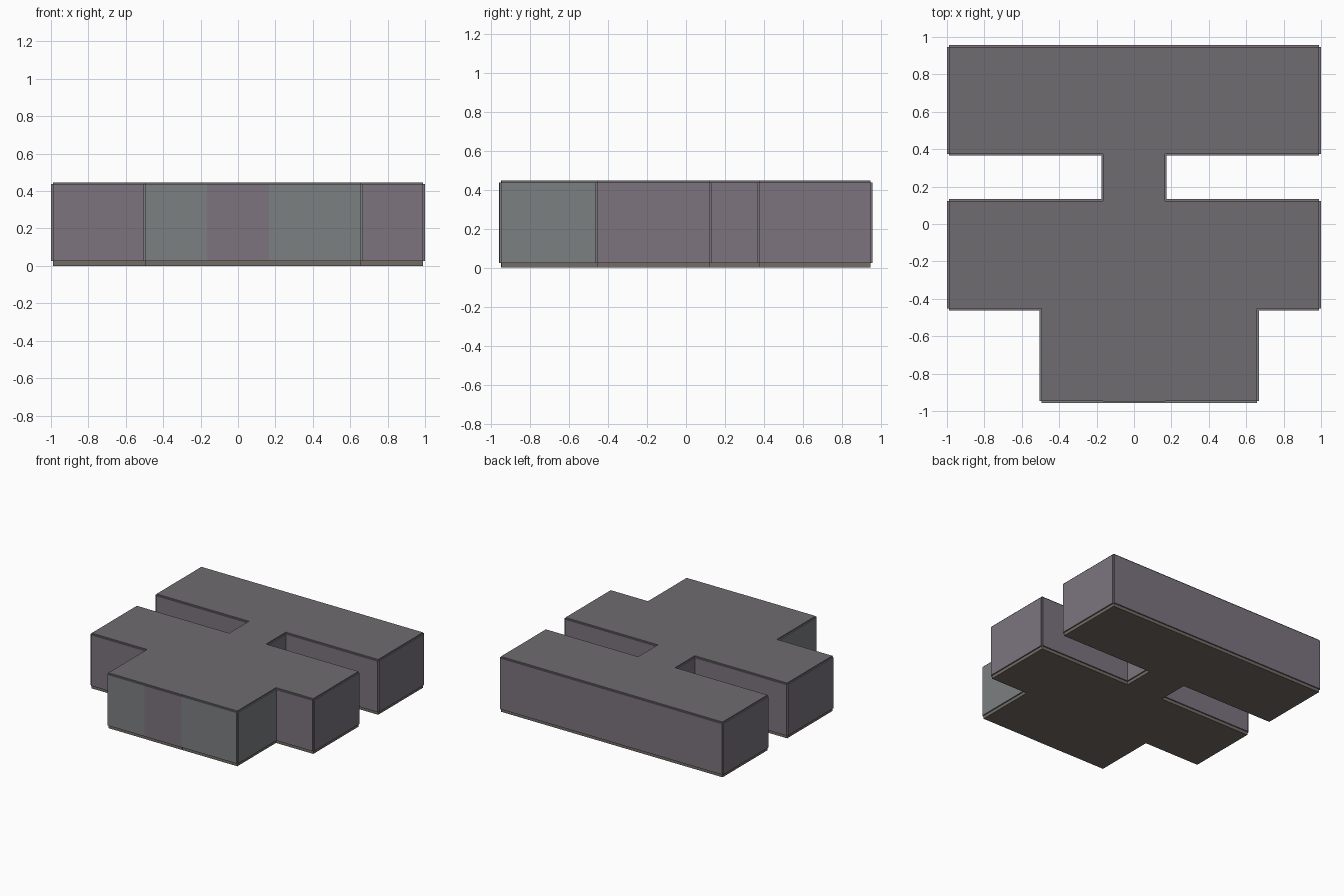
import bpy

if "Cube" in bpy.data.objects:
    bpy.data.objects.remove(bpy.data.objects["Cube"])

T = 0.01          # plate thickness
FLOOR = 0.025     # floor slab height
EAVES = 0.437     # top of walls


def material(name, rgb):
    m = bpy.data.materials.new(name)
    m.diffuse_color = (*rgb, 1)
    m.use_nodes = True
    m.node_tree.nodes["Principled BSDF"].inputs["Base Color"].default_value = m.diffuse_color
    return m


PURPLE = material("mauve_grey_wall", (0.20, 0.175, 0.21))
GREEN = material("cool_grey_wall", (0.20, 0.215, 0.22))
ROOF = material("roof_grey", (0.16, 0.15, 0.165))
BROWN = material("floor_brown", (0.17, 0.15, 0.13))


def plate(name, x0, x1, y0, y1, z0, z1, mat):
    bpy.ops.mesh.primitive_cube_add(
        size=1, location=((x0 + x1) / 2, (y0 + y1) / 2, (z0 + z1) / 2))
    ob = bpy.context.object
    ob.name = name
    ob.scale = (x1 - x0, y1 - y0, z1 - z0)
    bpy.ops.object.transform_apply(location=False, rotation=False, scale=True)
    ob.data.materials.append(mat)


def block(name, x0, x1, y0, y1, wall):
    """Six thin plates around a core, leaving a small notch at every corner."""
    a, b, c, d = x0 + T, x1 - T, y0 + T, y1 - T
    plate(name + "_floor", a, b, c, d, 0, FLOOR, BROWN)
    plate(name + "_roof", a, b, c, d, EAVES, EAVES + T, ROOF)
    plate(name + "_left_wall", x0, a, c, d, FLOOR, EAVES, wall)
    plate(name + "_right_wall", b, x1, c, d, FLOOR, EAVES, wall)
    plate(name + "_front_wall", a, b, y0, c, FLOOR, EAVES, wall)
    plate(name + "_back_wall", a, b, d, y1, FLOOR, EAVES, wall)


# Wings
block("back_wing", -1.0, 1.0, 0.365, 0.957, PURPLE)
block("middle_wing", -1.0, 1.0, -0.463, 0.133, PURPLE)
block("front_hall", -0.505, 0.667, -0.957, -0.443, GREEN)

# Central corridor running the full depth, just showing on the front wall
block("corridor", -0.175, 0.175, -0.958, 0.956, PURPLE)
